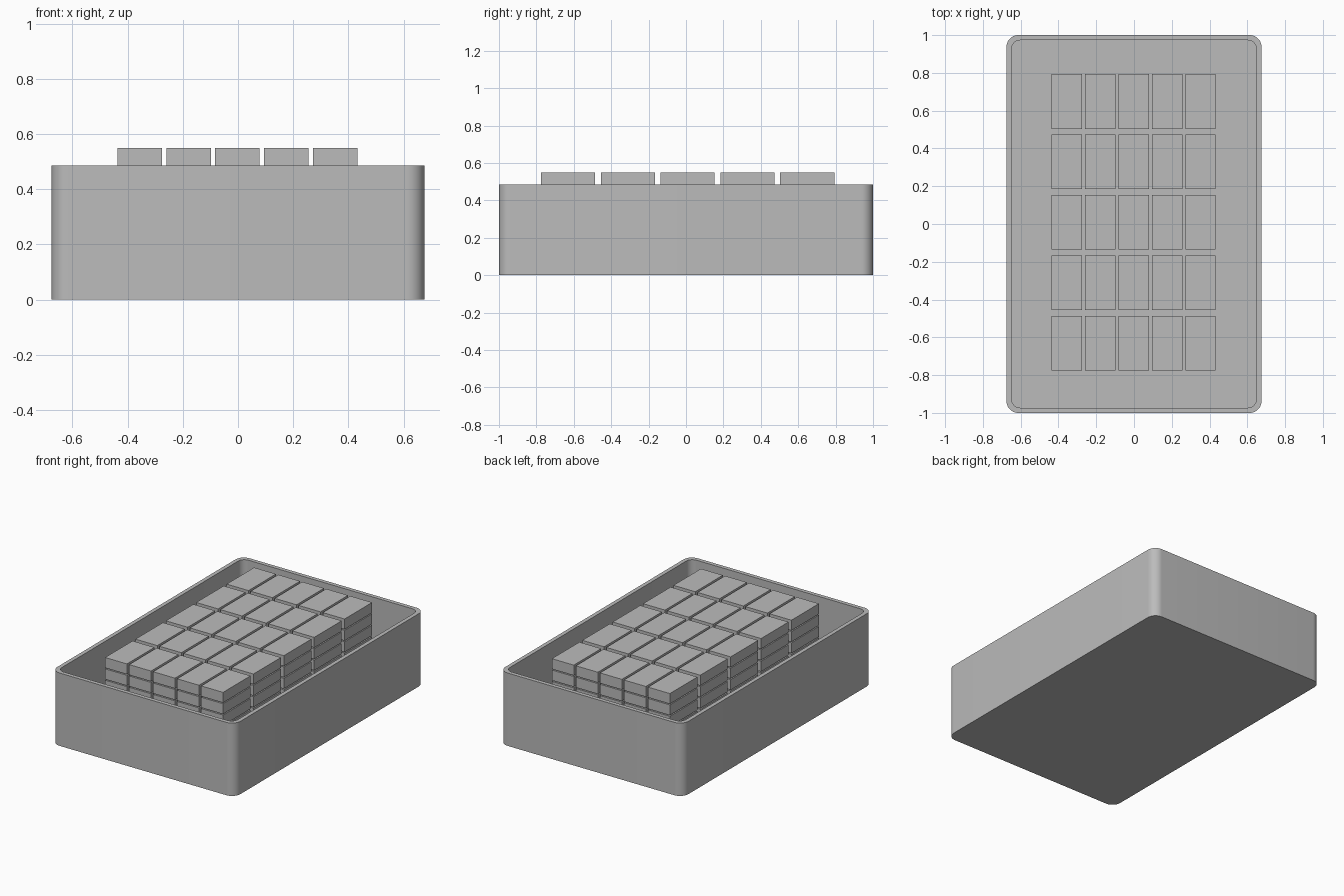
import bpy, bmesh, math

if "Cube" in bpy.data.objects:
    bpy.data.objects.remove(bpy.data.objects["Cube"])

HX, HY, H = 0.675, 1.0, 0.485      # tray half sizes and height
WALL, RADIUS = 0.027, 0.062

grey = bpy.data.materials.new("plain_grey")
grey.diffuse_color = (0.5, 0.5, 0.5, 1)
grey.use_nodes = True
grey.node_tree.nodes["Principled BSDF"].inputs["Base Color"].default_value = grey.diffuse_color


def rounded_ring(bm, hx, hy, r, z, steps=10):
    """One loop of vertices around a rounded rectangle."""
    ring = []
    for q, (sx, sy) in enumerate([(1, 1), (-1, 1), (-1, -1), (1, -1)]):
        for i in range(steps + 1):
            a = (q + i / steps) * math.pi / 2
            ring.append(bm.verts.new((sx * (hx - r) + r * math.cos(a),
                                      sy * (hy - r) + r * math.sin(a), z)))
    return ring


def add_object(name, bm):
    bmesh.ops.recalc_face_normals(bm, faces=bm.faces)
    mesh = bpy.data.meshes.new(name)
    bm.to_mesh(mesh)
    bm.free()
    mesh.materials.append(grey)
    ob = bpy.data.objects.new(name, mesh)
    bpy.context.collection.objects.link(ob)
    return ob


# Open tray: outer wall, rim, inner wall and floor
bm = bmesh.new()
ix, iy, ir = HX - WALL, HY - WALL, RADIUS - WALL * 0.6
rings = [rounded_ring(bm, HX, HY, RADIUS, 0),
         rounded_ring(bm, HX, HY, RADIUS, H),
         rounded_ring(bm, ix, iy, ir, H),
         rounded_ring(bm, ix, iy, ir, WALL)]
for a, b in zip(rings, rings[1:]):
    n = len(a)
    for i in range(n):
        j = (i + 1) % n
        bm.faces.new((a[i], a[j], b[j], b[i]))
bm.faces.new(rings[0][::-1])
bm.faces.new(rings[-1])
tray = add_object("tray", bm)
bpy.context.view_layer.objects.active = tray
tray.select_set(True)
bpy.ops.object.shade_smooth_by_angle(angle=math.radians(30))

# Stacked blocks: 5 x 5 stacks, seven layers, narrow gaps between
SIZE = (0.161, 0.289, 0.0688)
PITCH = (0.177, 0.3197, 0.0757)
CENTRE_X, CENTRE_Y, TOP = -0.002, 0.009, 0.55
for layer in range(7):
    bm = bmesh.new()
    for col in range(-2, 3):
        for row in range(-2, 3):
            cube = bmesh.ops.create_cube(bm, size=1)["verts"]
            bmesh.ops.scale(bm, vec=SIZE, verts=cube)
            bmesh.ops.translate(bm, verts=cube, vec=(
                CENTRE_X + col * PITCH[0], CENTRE_Y + row * PITCH[1],
                TOP - SIZE[2] / 2 - layer * PITCH[2]))
    add_object(f"block_layer_{7 - layer}", bm)
